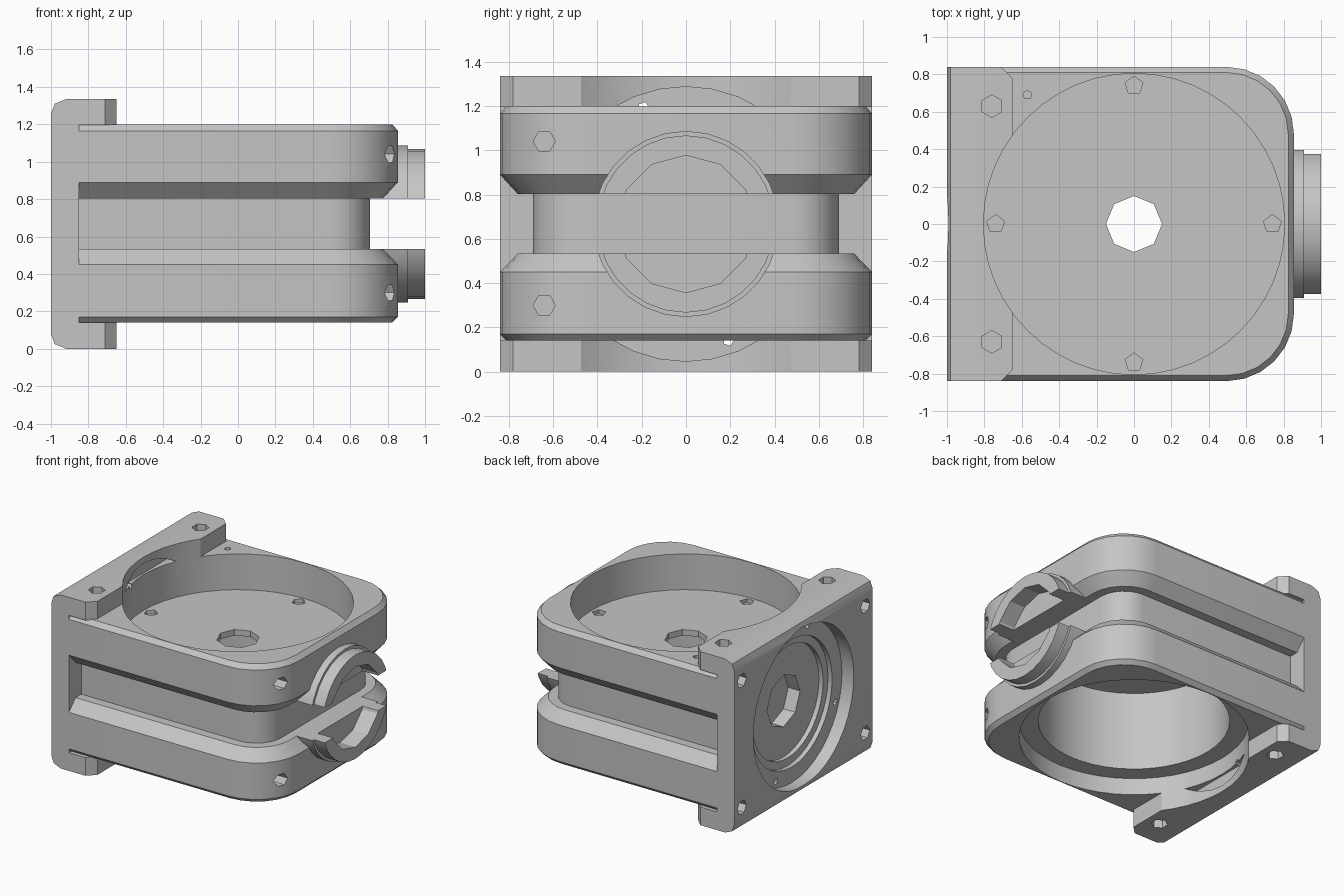
import bpy, bmesh, math
from mathutils import Matrix, Vector

old = bpy.data.objects.get("Cube")
if old:
    bpy.data.objects.remove(old, do_unlink=True)

grey = bpy.data.materials.new("cast_grey")
grey.use_nodes = True
colour = (0.56, 0.56, 0.56, 1)
grey.diffuse_color = colour
grey.node_tree.nodes["Principled BSDF"].inputs["Base Color"].default_value = colour

MID = 0.667      # height of the horizontal axis
TOP = 1.335


def finish(name, bm):
    bmesh.ops.recalc_face_normals(bm, faces=bm.faces)
    mesh = bpy.data.meshes.new(name)
    bm.to_mesh(mesh)
    bm.free()
    mesh.materials.append(grey)
    ob = bpy.data.objects.new(name, mesh)
    bpy.context.collection.objects.link(ob)
    return ob


def loft(name, rings):
    """Closed solid through a list of equal-length rings."""
    bm = bmesh.new()
    loops = [[bm.verts.new(p) for p in ring] for ring in rings]
    for a, b in zip(loops, loops[1:]):
        for i in range(len(a)):
            j = (i + 1) % len(a)
            bm.faces.new((a[i], a[j], b[j], b[i]))
    bm.faces.new(loops[0])
    bm.faces.new(loops[-1])
    return finish(name, bm)


def rod(name, axis, start, length, radius, sides=40):
    """Cylinder from a start point along the x or z axis."""
    bm = bmesh.new()
    turn = Matrix.Rotation(math.pi / 2, 4, 'Y') if axis == 'X' else Matrix()
    step = Vector((length, 0, 0)) if axis == 'X' else Vector((0, 0, length))
    place = Matrix.Translation(Vector(start) + step / 2) @ turn
    bmesh.ops.create_cone(bm, cap_ends=True, segments=sides, radius1=radius,
                          radius2=radius, depth=length, matrix=place)
    return finish(name, bm)


def combine(target, tool, operation):
    mod = target.modifiers.new(operation, 'BOOLEAN')
    mod.operation = operation
    mod.solver = 'EXACT'
    mod.object = tool
    bpy.context.view_layer.objects.active = target
    bpy.ops.object.modifier_apply(modifier=mod.name)
    bpy.data.objects.remove(tool, do_unlink=True)


def cut(target, *args):
    combine(target, rod("cutter", *args), 'DIFFERENCE')


# Body: rounded outline stacked with chamfers and a waist groove
def outline(inset, z):
    y = 0.84 - inset
    r = 0.36 - inset
    ring = [(-0.9, -y, z)]
    for side in (-1, 1):
        for k in range(7):
            a = math.radians(90 * k / 6)
            if side < 0:
                a = math.pi / 2 - a
            ring.append((0.495 + r * math.cos(a), side * (0.48 + r * math.sin(a)), z))
    ring.append((-0.9, y, z))
    return ring


levels = [(0.03, 0.14), (0, 0.17), (0, 0.45), (0.08, 0.533), (0.15, 0.533),
          (0.15, 0.803), (0.08, 0.803), (0, 0.89), (0, 1.165), (0.03, 1.2)]
housing = loft("motor_housing", [outline(i, z) for i, z in levels])

# End plate: C-shaped profile with chamfered flange corners
half = [(-0.85, 0.14), (-0.65, 0.14), (-0.65, 0), (-0.92, 0), (-0.98, 0.025), (-1, 0.08)]
profile = half + [(x, TOP - z) for x, z in reversed(half)]
plate = loft("end_plate", [[(x, y, z) for x, z in profile] for y in (-0.84, 0.84)])
bm = bmesh.new()
bm.from_mesh(plate.data)
corners = [e for e in bm.edges if all(v.co.x > -0.66 for v in e.verts)
           and abs(e.verts[0].co.y - e.verts[1].co.y) < 0.01]
bmesh.ops.bevel(bm, geom=corners, offset=0.06, segments=1, affect='EDGES')
bm.to_mesh(plate.data)
bm.free()
# Arched relief inside the flanges
cut(plate, 'X', (-0.82, 0, MID), 0.4, 0.62, 32)
combine(housing, plate, 'UNION')

# Split round port on the rounded end
port = rod("port", 'X', (0.72, 0, MID), 0.19, 0.42, 28)
combine(port, rod("port_lip", 'X', (0.8, 0, MID), 0.2, 0.4, 28), 'UNION')
cut(port, 'X', (0.87, 0, MID), 0.3, 0.31, 12)
slot = loft("slot", [[(x, y, z) for x, y in ((0.6, -1), (1.2, -1), (1.2, 1), (0.6, 1))]
                     for z in (0.533, 0.803)])
combine(port, slot, 'DIFFERENCE')
combine(housing, port, 'UNION')

# Large pockets above and below, and the central bore
cut(housing, 'Z', (0, 0, 0.925), 0.6, 0.805, 48)
cut(housing, 'Z', (0, 0, -0.1), 0.37, 0.805, 48)
cut(housing, 'Z', (0, 0, -0.1), 0.98, 0.67, 48)
cut(housing, 'Z', (0, 0, 0.5), 0.7, 0.15, 8)

# Stepped recess in the plate
for depth, radius, sides in ((0.1, 0.61, 40), (0.135, 0.49, 40), (0.17, 0.43, 40), (0.27, 0.2, 8)):
    cut(housing, 'X', (-1.1, 0, MID), 0.1 + depth, radius, sides)

# Small screw holes around the recess
for k in range(4):
    a = math.radians(20 + 90 * k)
    cut(housing, 'X', (-0.95, 0.56 * math.cos(a), MID + 0.56 * math.sin(a)), 0.2, 0.025, 5)

# Screw holes mirrored across the housing
for side in (-1, 1):
    for z in (-0.1, TOP - 0.13):
        cut(housing, 'Z', (-0.76, side * 0.63, z), 0.23, 0.06, 6)
    for z in (0.18, TOP - 0.18):
        cut(housing, 'X', (-1.1, side * 0.75, z), 0.22, 0.055, 6)
for z in (0.3, 1.04):
    cut(housing, 'X', (0.72, -0.64, z), 0.3, 0.05, 6)
for x, y in ((0.74, 0), (-0.74, 0), (0, 0.74), (0, -0.74)):
    cut(housing, 'Z', (x, y, 0.895), 0.1, 0.05, 5)
cut(housing, 'Z', (-0.57, 0.69, 1.12), 0.2, 0.025, 5)

# Shading with crisp edges
bpy.ops.object.select_all(action='DESELECT')
housing.select_set(True)
bpy.context.view_layer.objects.active = housing
bpy.ops.object.shade_smooth_by_angle(angle=math.radians(25))
